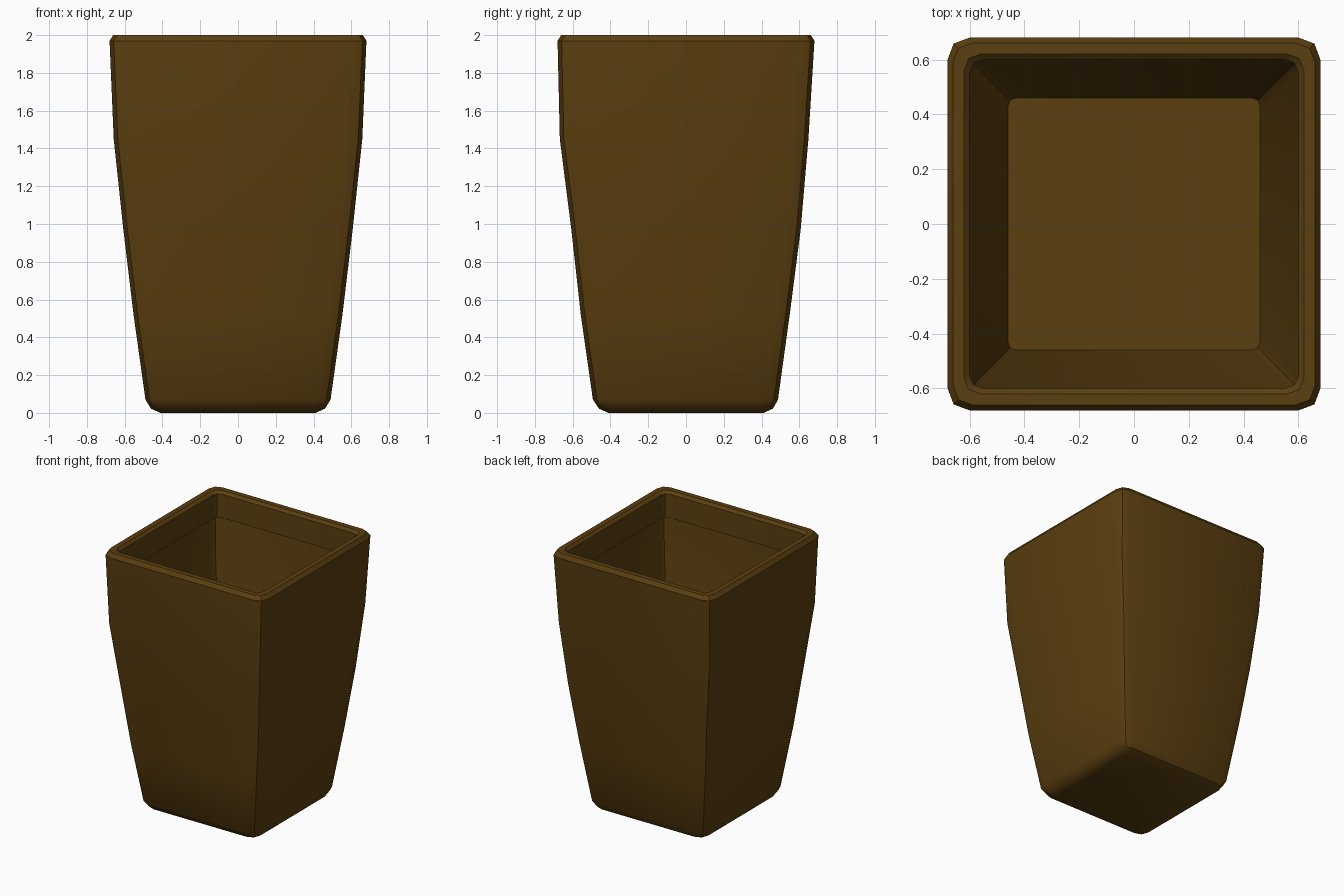
import bpy
import bmesh
import math

if "Cube" in bpy.data.objects:
    bpy.data.objects.remove(bpy.data.objects["Cube"], do_unlink=True)

# Single brown colour
brown = bpy.data.materials.new("dark brown")
brown.use_nodes = True
COLOUR = (0.105, 0.05, 0.005, 1)
brown.diffuse_color = COLOUR
bsdf = brown.node_tree.nodes["Principled BSDF"]
bsdf.inputs["Base Color"].default_value = COLOUR
bsdf.inputs["Roughness"].default_value = 0.8


def square_ring(bm, half, z, corner, shift_y):
    """Square with two-segment rounded corners."""
    cut = corner * 0.27
    ring = []
    quarter = [(half, half - corner), (half - cut, half - cut), (half - corner, half)]
    for k in range(4):
        c, s = round(math.cos(k * math.pi / 2)), round(math.sin(k * math.pi / 2))
        for x, y in quarter:
            ring.append(bm.verts.new((c * x - s * y, s * x + c * y + shift_y, z)))
    return ring


# Closed wall section: (half width, height, corner size, y shift)
profile = [
    # outside, from the base up
    (0.41, 0.0, 0.05, 0), (0.46, 0.022, 0.07, 0), (0.49, 0.07, 0.08, -0.003),
    (0.553, 0.52, 0.08, -0.004), (0.607, 0.97, 0.08, 0), (0.658, 1.45, 0.08, -0.01),
    (0.68, 1.97, 0.08, 0),
    # rim and inner lip
    (0.66, 2.0, 0.07, 0), (0.62, 2.0, 0.06, 0), (0.60, 1.98, 0.05, 0),
    (0.60, 1.80, 0.05, 0),
    # inside, from the lip down to the floor
    (0.642, 1.79, 0.05, 0), (0.628, 1.45, 0.05, -0.006), (0.577, 0.97, 0.045, 0),
    (0.523, 0.52, 0.04, 0), (0.46, 0.07, 0.03, 0),
]

bm = bmesh.new()
rings = [square_ring(bm, *p) for p in profile]
n = len(rings[0])
for lower, upper in zip(rings, rings[1:]):
    for i in range(n):
        j = (i + 1) % n
        bm.faces.new((lower[i], lower[j], upper[j], upper[i]))
# Underside and inner floor
bm.faces.new(list(reversed(rings[0])))
bm.faces.new(rings[-1])
bmesh.ops.recalc_face_normals(bm, faces=bm.faces[:])

mesh = bpy.data.meshes.new("planter_pot")
bm.to_mesh(mesh)
bm.free()
mesh.materials.append(brown)
pot = bpy.data.objects.new("planter_pot", mesh)
bpy.context.collection.objects.link(pot)

# Smooth walls with crisp corners
bpy.ops.object.select_all(action='DESELECT')
pot.select_set(True)
bpy.context.view_layer.objects.active = pot
bpy.ops.object.shade_smooth_by_angle(angle=math.radians(35))
